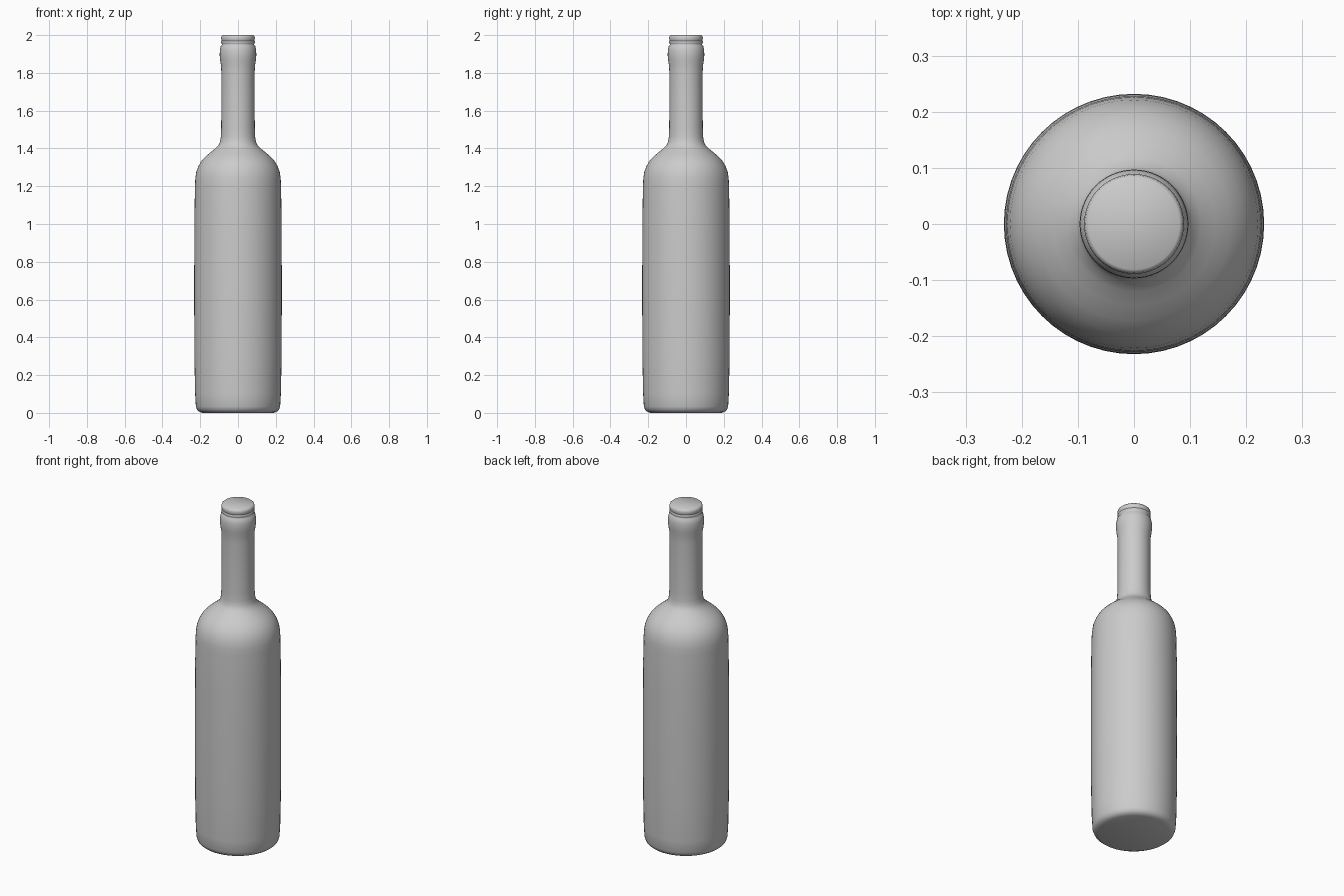
import bpy, bmesh
from math import cos, sin, tau

if "Cube" in bpy.data.objects:
    bpy.data.objects.remove(bpy.data.objects["Cube"])

SEGMENTS = 56


def lathe(name, profile):
    """Revolve (radius, height) points around z; close both ends with flat caps."""
    bm = bmesh.new()
    rings = [[bm.verts.new((r * cos(tau * i / SEGMENTS), r * sin(tau * i / SEGMENTS), z))
              for i in range(SEGMENTS)] for r, z in profile]
    for low, high in zip(rings, rings[1:]):
        for i in range(SEGMENTS):
            j = (i + 1) % SEGMENTS
            bm.faces.new((low[i], low[j], high[j], high[i]))
    bm.faces.new(rings[0][::-1])
    bm.faces.new(rings[-1])
    mesh = bpy.data.meshes.new(name)
    bm.to_mesh(mesh)
    bm.free()
    obj = bpy.data.objects.new(name, mesh)
    bpy.context.collection.objects.link(obj)
    bpy.ops.object.select_all(action='DESELECT')
    obj.select_set(True)
    bpy.context.view_layer.objects.active = obj
    bpy.ops.object.shade_smooth_by_angle(angle=0.7)
    return obj


# Bottle: base, straight body, rounded shoulder, neck, collar and lip
lathe("bottle", [
    # rounded base
    (0.190, 0.0), (0.205, 0.006), (0.216, 0.015), (0.223, 0.033), (0.227, 0.10),
    # body
    (0.231, 0.30), (0.232, 0.65), (0.231, 1.00), (0.228, 1.20),
    # shoulder
    (0.226, 1.24), (0.221, 1.275), (0.210, 1.305), (0.194, 1.333), (0.172, 1.357),
    (0.145, 1.380), (0.120, 1.400), (0.103, 1.418), (0.095, 1.435),
    # neck
    (0.091, 1.46), (0.089, 1.50), (0.088, 1.65), (0.088, 1.80), (0.090, 1.84),
    # collar bulge
    (0.095, 1.87), (0.097, 1.895), (0.096, 1.92), (0.091, 1.943), (0.086, 1.949),
    # ringed lip
    (0.086, 1.954), (0.089, 1.958), (0.089, 1.965), (0.086, 1.969),
    (0.088, 1.974), (0.089, 1.985), (0.087, 1.995), (0.081, 2.0),
])
